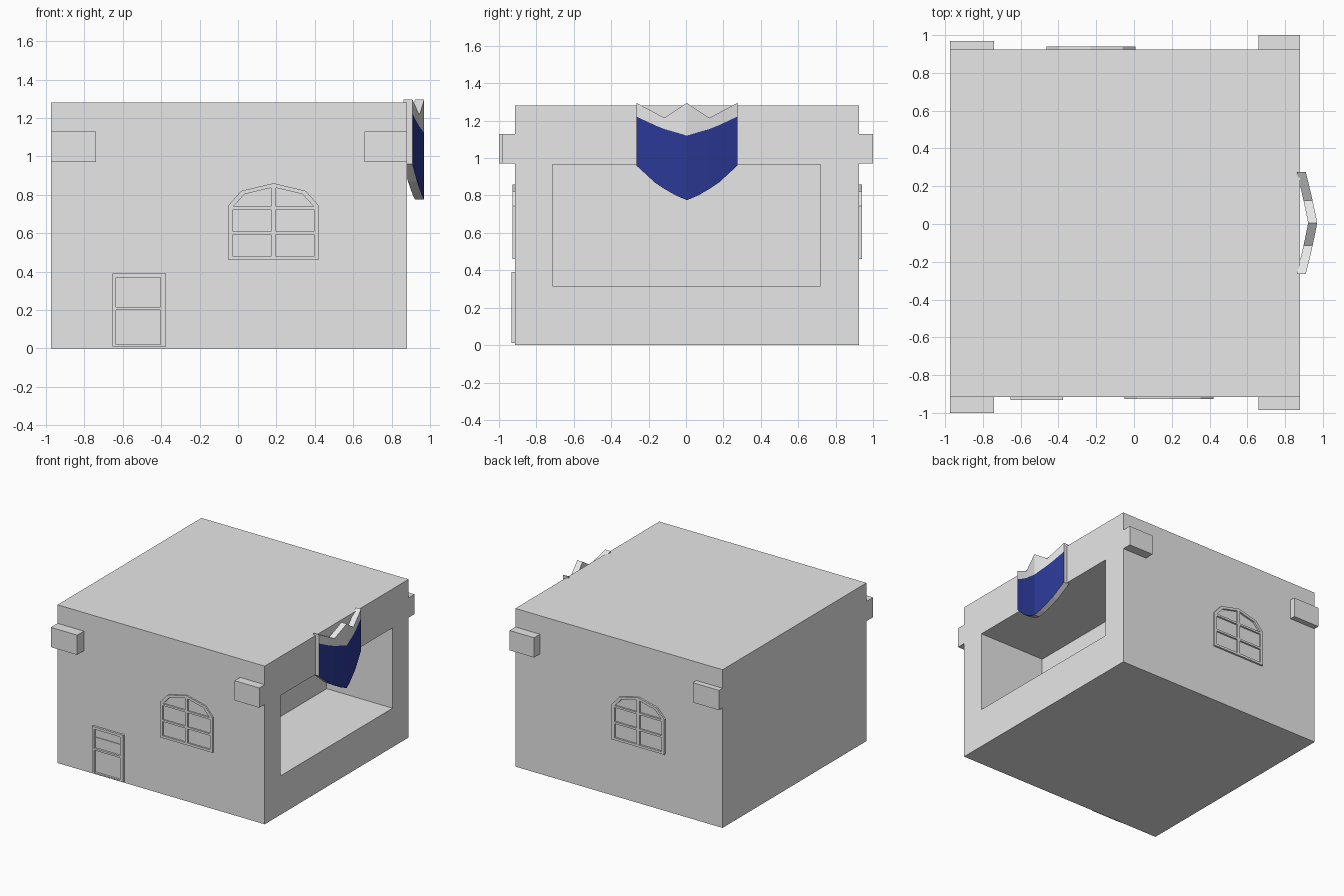
import bpy, bmesh

cube = bpy.data.objects.get("Cube")
if cube:
    bpy.data.objects.remove(cube, do_unlink=True)


def material(name, rgb):
    m = bpy.data.materials.new(name)
    m.use_nodes = True
    m.diffuse_color = (*rgb, 1)
    m.node_tree.nodes["Principled BSDF"].inputs["Base Color"].default_value = (*rgb, 1)
    return m


GREY = material("stone grey", (0.8, 0.8, 0.8))
BLUE = material("banner blue", (0.024, 0.04, 0.30))


def finish(name, bm, mats=(GREY,)):
    bmesh.ops.recalc_face_normals(bm, faces=bm.faces[:])
    me = bpy.data.meshes.new(name)
    bm.to_mesh(me)
    bm.free()
    for m in mats:
        me.materials.append(m)
    ob = bpy.data.objects.new(name, me)
    bpy.context.scene.collection.objects.link(ob)
    return ob


def add_box(bm, lo, hi):
    verts = bmesh.ops.create_cube(bm, size=1)["verts"]
    for v in verts:
        v.co = [a + (c + 0.5) * (b - a) for a, b, c in zip(lo, hi, v.co)]


def box(name, lo, hi):
    bm = bmesh.new()
    add_box(bm, lo, hi)
    return finish(name, bm)


X0, X1, Y0, Y1, TOP = -0.975, 0.88, -0.915, 0.925, 1.28

# Main block with a deep recess in its left side
bm = bmesh.new()
add_box(bm, (X0, Y0, 0), (X1, Y1, TOP))
side = next(f for f in bm.faces if f.calc_center_median().x > X1 - 0.01)
bmesh.ops.inset_individual(bm, faces=[side], thickness=0.1)
for v in side.verts:
    v.co.y = 0.72 if v.co.y > 0 else -0.715
    v.co.z = 0.965 if v.co.z > TOP / 2 else 0.315
inner = bmesh.ops.extrude_discrete_faces(bm, faces=[side])["faces"][0]
bmesh.ops.translate(bm, verts=inner.verts[:], vec=(-0.59, 0, 0))
finish("building_block", bm)

# Beam ends near the four corners
for name, xa, xb, ya, yb in (
    ("front_right_beam", X0, -0.74, -1.0, Y0),
    ("front_left_beam", 0.66, X1, -0.985, Y0),
    ("back_right_beam", X0, -0.74, Y1, 0.97),
    ("back_left_beam", 0.66, X1, Y1, 1.0),
):
    box(name, (xa, ya, 0.97), (xb, yb, 1.13))


# Arched windows: rim ring around thin glazing bars
def arch(cx, s):
    half = [(0.235, 0.46), (0.235, 0.745), (0.168, 0.82), (0, 0.86)]
    pts = half + [(-x, z) for x, z in half[-2::-1]]
    return [(cx + x * s, 0.65 + (z - 0.65) * s) for x, z in pts]


def window(name, cx, wall, out):
    bm = bmesh.new()
    rings = [[bm.verts.new((x, y, z)) for x, z in arch(cx, s)]
             for s, y in ((1, wall), (1, wall + out), (0.9, wall + out), (0.9, wall))]
    n = len(rings[0])
    for a, b in zip(rings, rings[1:]):
        for i in range(n):
            j = (i + 1) % n
            bm.faces.new((a[i], a[j], b[j], b[i]))
    ya, yb = sorted((wall, wall + out * 0.9))
    add_box(bm, (cx - 0.012, ya, 0.47), (cx + 0.012, yb, 0.84))
    for z in (0.6, 0.73):
        add_box(bm, (cx - 0.22, ya, z - 0.008), (cx + 0.22, yb, z + 0.008))
    finish(name, bm)


window("front_window", 0.185, Y0, -0.012)
window("back_window", -0.228, Y1, 0.015)

# Door: frame of stiles and rails, with a slim bar across the upper panel
bm = bmesh.new()
for xa, xb, za, zb in (
    (-0.655, -0.635, 0.01, 0.39), (-0.405, -0.375, 0.01, 0.39),
    (-0.635, -0.405, 0.01, 0.02), (-0.635, -0.405, 0.2, 0.215),
    (-0.635, -0.405, 0.37, 0.39), (-0.635, -0.405, 0.295, 0.303),
):
    add_box(bm, (xa, -0.932 if zb != 0.303 else -0.92, za), (xb, Y0, zb))
finish("front_door", bm)

# Bent shield banner: zigzag grey crest above a blue cloth face
half = [  # offset, bottom, cloth top, crest top
    (0, 0.775, 1.12, 1.295), (0.06, 0.80, 1.138, 1.255), (0.12, 0.835, 1.155, 1.215),
    (0.17, 0.868, 1.175, 1.242), (0.27, 0.96, 1.222, 1.295),
]
columns = [(-o, *r) for o, *r in half[:0:-1]] + half
bm = bmesh.new()
front, back = [], []
for o, *zs in columns:
    x = 0.97 - 0.19 * abs(o) - 0.13 * o * o
    front.append([bm.verts.new((x, o + 0.005, z)) for z in zs])
    back.append([bm.verts.new((x - 0.048, o + 0.005, z)) for z in zs])
for i in range(len(columns) - 1):
    for grid in (front, back):
        for k in range(2):
            f = bm.faces.new((grid[i][k], grid[i + 1][k], grid[i + 1][k + 1], grid[i][k + 1]))
            f.material_index = int(grid is front and k == 0)
    for k in (0, 2):
        bm.faces.new((front[i][k], front[i + 1][k], back[i + 1][k], back[i][k]))
for e in (0, -1):
    for k in range(2):
        bm.faces.new((front[e][k], front[e][k + 1], back[e][k + 1], back[e][k]))
finish("shield_banner", bm, (GREY, BLUE))
